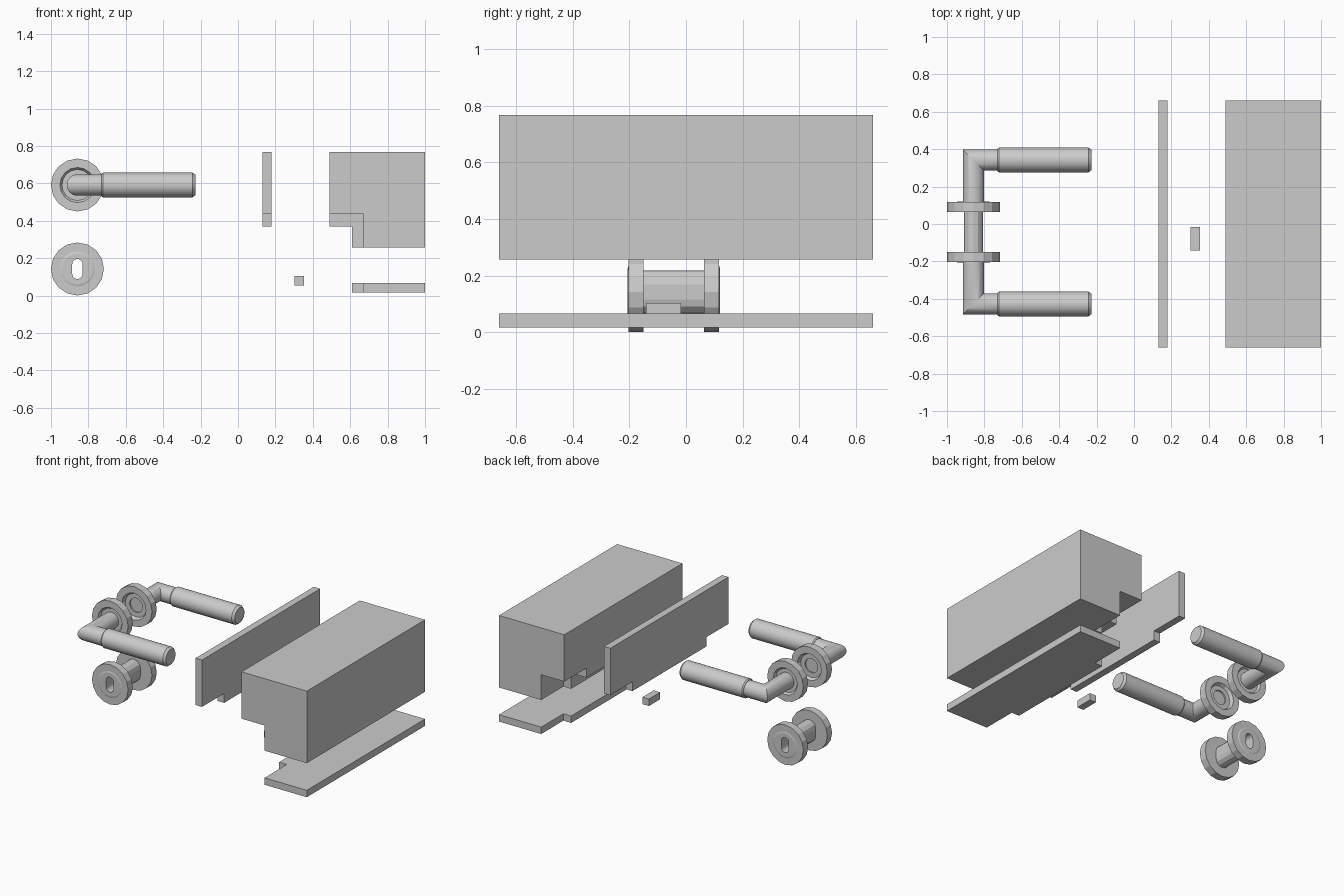
import bpy, bmesh
from math import cos, sin, pi

if "Cube" in bpy.data.objects:
    bpy.data.objects.remove(bpy.data.objects["Cube"])

CX, CY = -0.8585, -0.043        # handle axis in x, door middle plane in y
Z_LEVER, Z_KEY = 0.591, 0.142


def finish(name, bm, smooth=False):
    bmesh.ops.recalc_face_normals(bm, faces=bm.faces)
    me = bpy.data.meshes.new(name)
    bm.to_mesh(me)
    bm.free()
    ob = bpy.data.objects.new(name, me)
    bpy.context.collection.objects.link(ob)
    if smooth:
        bpy.ops.object.select_all(action='DESELECT')
        ob.select_set(True)
        bpy.context.view_layer.objects.active = ob
        bpy.ops.object.shade_smooth_by_angle()
    return ob


def loft(name, rings, closed=False, smooth=False):
    bm = bmesh.new()
    vs = [[bm.verts.new(p) for p in r] for r in rings]
    n = len(rings[0])
    pairs = list(zip(vs, vs[1:])) + ([(vs[-1], vs[0])] if closed else [])
    for a, b in pairs:
        for k in range(n):
            bm.faces.new((a[k], a[(k + 1) % n], b[(k + 1) % n], b[k]))
    if not closed:
        bm.faces.new(vs[0])
        bm.faces.new(vs[-1])
    return finish(name, bm, smooth)


def extrude(name, profile, y0, y1):
    # xz outline pulled along y
    return loft(name, [[(x, y, z) for x, z in profile] for y in (y0, y1)])


def rect(x0, x1, z0, z1):
    return [(x0, z0), (x1, z0), (x1, z1), (x0, z1)]


def circle(r, y, z, n=16):
    return [(CX + r * cos(2 * pi * k / n), y, z + r * sin(2 * pi * k / n)) for k in range(n)]


def stadium(w, h, y, z):
    # 16 point slot outline: half width w, straight half height h
    top = [(w * cos(k * pi / 6), h + w * sin(k * pi / 6)) for k in range(7)]
    pts = [(w, 0)] + top + [(-w, 0)] + [(x, -v) for x, v in reversed(top)]
    return [(CX + x, y, z + v) for x, v in pts]


# Lever handles and their roses, one on each side of the door
N = 32
for side, tag in ((-1, "front"), (1, "back")):
    yc = CY + side * 0.385
    r = 0.057
    ang = [2 * pi * k / N for k in range(N)]
    rings = [circle(r, CY + side * 0.14, Z_LEVER, N),
             [(CX + r * cos(a), yc - side * r * cos(a), Z_LEVER + r * sin(a)) for a in ang]]
    for x, q in ((-0.73, r), (-0.73, 0.06), (-0.722, 0.066), (-0.243, 0.066), (-0.227, 0.054)):
        rings.append([(x, yc - side * q * cos(a), Z_LEVER + q * sin(a)) for a in ang])
    loft(tag + "_lever", rings, smooth=True)

    # ring shaped rose, recessed on both faces
    prof = [(0.05, 0.145), (0.083, 0.145), (0.094, 0.16), (0.1415, 0.16),
            (0.1415, 0.107), (0.094, 0.107), (0.083, 0.13), (0.05, 0.13)]
    loft(tag + "_lever_rose", [circle(q, CY + side * y, Z_LEVER) for q, y in prof], closed=True)

# Keyhole roses joined by a slotted tube
half = [("s", 0.028, 0.163), ("c", 0.083, 0.163), ("c", 0.094, 0.16), ("c", 0.1415, 0.16),
        ("c", 0.1415, 0.107), ("s", 0.051, 0.107)]
rings = []
for side, seq in ((-1, half), (1, half[::-1])):
    for kind, q, y in seq:
        yy = CY + side * y
        rings.append(circle(q, yy, Z_KEY) if kind == "c" else stadium(q, 0.026, yy, Z_KEY))
loft("keyhole_escutcheon", rings, closed=True)


# Box, front strip and bottom strip: notched ends, longer middle section
W, M = 0.66, 0.412


def notched(name, end, middle):
    # one solid from three slices, internal walls removed
    bm = bmesh.new()
    slices = [(end, -W, -M), (middle, -M, M), (end, M, W)]
    for prof, y0, y1 in slices:
        a = [bm.verts.new((x, y0, z)) for x, z in prof]
        b = [bm.verts.new((x, y1, z)) for x, z in prof]
        n = len(prof)
        for k in range(n):
            bm.faces.new((a[k], a[(k + 1) % n], b[(k + 1) % n], b[k]))
        if y0 in (-W, -M):
            bm.faces.new(a)
        if y1 in (W, M):
            bm.faces.new(b)
    return finish(name, bm)


def ell(x, z):
    return [(x, 0.258), (1, 0.258), (1, 0.767), (0.49, 0.767), (0.49, z), (x, z)]


notched("door_block", ell(0.67, 0.436), ell(0.61, 0.37))
notched("side_strip", rect(0.13, 0.18, 0.436, 0.767), rect(0.13, 0.18, 0.37, 0.767))
notched("bottom_strip", rect(0.67, 1, 0.017, 0.066), rect(0.61, 1, 0.017, 0.066))

# Small loose latch block
extrude("latch_block", rect(0.302, 0.352, 0.055, 0.104), -0.142, -0.017)
